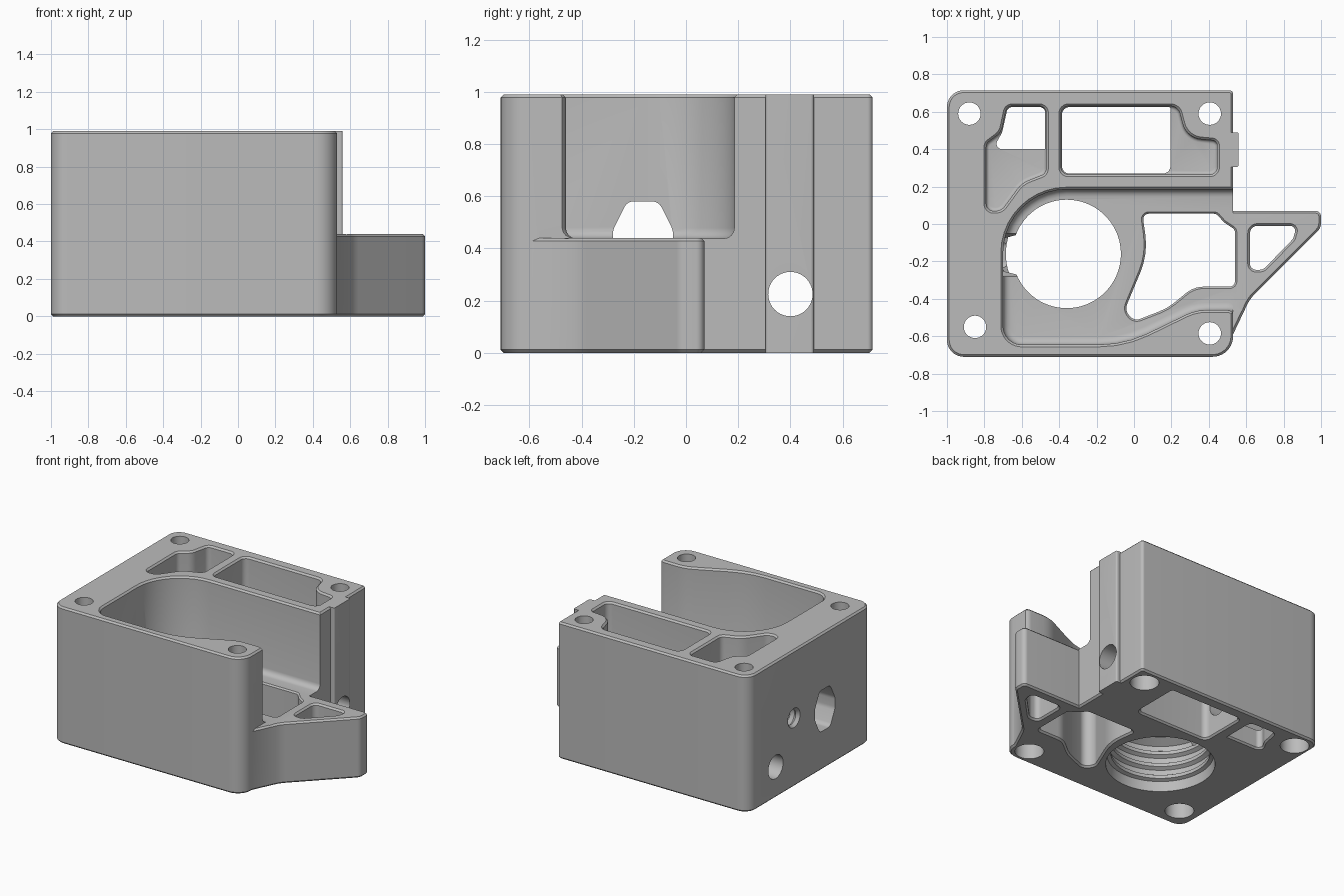
import bpy, bmesh, math
from mathutils import Vector

if "Cube" in bpy.data.objects:
    bpy.data.objects.remove(bpy.data.objects["Cube"], do_unlink=True)

grey = bpy.data.materials.new("machined_grey")
grey.use_nodes = True
grey.diffuse_color = (0.5, 0.5, 0.5, 1)
grey.node_tree.nodes["Principled BSDF"].inputs["Base Color"].default_value = (0.5, 0.5, 0.5, 1)


def rounded(points):
    """Outline with each (x, y, radius) corner replaced by an arc."""
    out, n = [], len(points)
    for i, (x, y, r) in enumerate(points):
        p = Vector((x, y))
        a = Vector(points[i - 1][:2]) - p
        b = Vector(points[(i + 1) % n][:2]) - p
        half = a.angle(b) / 2
        if r <= 0 or half > 1.55:
            out.append(p)
            continue
        t = min(r / math.tan(half), 0.48 * a.length, 0.48 * b.length)
        r = t * math.tan(half)
        a.normalize()
        b.normalize()
        centre = p + (a + b).normalized() * (r / math.sin(half))
        start, end = p + a * t - centre, p + b * t - centre
        base = math.atan2(start.y, start.x)
        sweep = math.remainder(math.atan2(end.y, end.x) - base, math.tau)
        steps = max(2, math.ceil(abs(sweep) / 0.17))
        for k in range(steps + 1):
            ang = base + sweep * k / steps
            out.append(centre + r * Vector((math.cos(ang), math.sin(ang))))
    return out


def circle(x, y, r, n=48):
    return [Vector((x + r * math.cos(k * math.tau / n), y + r * math.sin(k * math.tau / n))) for k in range(n)]


def prism(name, outline, levels, along_x=False):
    """Stack offset copies of an outline at each (height, offset) level."""
    n = len(outline)
    if sum(outline[i - 1].cross(outline[i]) for i in range(n)) < 0:
        outline = outline[::-1]
    normals = []
    for i in range(n):
        e = (outline[i] - outline[i - 1]).normalized()
        f = (outline[(i + 1) % n] - outline[i]).normalized()
        m = Vector((e.y + f.y, -e.x - f.x))
        normals.append(m * 2 / max(m.length_squared, 0.5))
    bm = bmesh.new()
    rings = []
    for h, off in levels:
        ring = [p + d * off for p, d in zip(outline, normals)]
        rings.append([bm.verts.new((h, q.x, q.y) if along_x else (q.x, q.y, h)) for q in ring])
    for low, high in zip(rings, rings[1:]):
        for i in range(n):
            bm.faces.new((low[i - 1], low[i], high[i], high[i - 1]))
    bm.faces.new(rings[0][::-1])
    bm.faces.new(rings[-1])
    mesh = bpy.data.meshes.new(name)
    bm.to_mesh(mesh)
    bm.free()
    mesh.materials.append(grey)
    obj = bpy.data.objects.new(name, mesh)
    bpy.context.collection.objects.link(obj)
    return obj


def measure(mesh):
    """Signed volume, and whether the mesh is closed."""
    bm = bmesh.new()
    bm.from_mesh(mesh)
    result = bm.calc_volume(signed=True), all(e.is_manifold for e in bm.edges)
    bm.free()
    return result


def combine(tool, operation):
    """Boolean the tool into the housing, keeping only a sound result."""
    before = measure(housing.data)[0]
    mod = housing.modifiers.new(tool.name, "BOOLEAN")
    mod.operation, mod.object = operation, tool
    for solver in ("MANIFOLD", "EXACT"):
        mod.solver = solver
        graph = bpy.context.evaluated_depsgraph_get()
        graph.update()
        mesh = bpy.data.meshes.new_from_object(housing.evaluated_get(graph))
        volume, closed = measure(mesh)
        change = volume - before if operation == "UNION" else before - volume
        if closed and 0 < change < 0.5 * before:
            housing.data = mesh
            break
    housing.modifiers.clear()
    bpy.data.objects.remove(tool, do_unlink=True)


def solid(top):
    return [(0, -0.012), (0.012, 0), (top - 0.012, 0), (top, -0.012)]


def through(top):
    return [(-0.01, 0.022), (0.012, 0), (top - 0.012, 0), (top + 0.01, 0.022)]


def blind(floor, top, fillet):
    arc = [(floor + fillet * (1 - math.cos(a)), fillet * (math.sin(a) - 1)) for a in (0, 0.4, 0.8, 1.2, math.pi / 2)]
    return arc + [(top - 0.012, 0), (top + 0.01, 0.022)]


def cut(name, outline, levels, along_x=False):
    combine(prism(name, outline, levels, along_x), "DIFFERENCE")


TOP, LOW = 0.99, 0.44

# Main block, low side bracket and guide rib
housing = prism("housing", rounded([(-1, -0.71, 0.09), (0.53, -0.71, 0.11), (0.53, 0.715, 0.02),
                                    (-1, 0.715, 0.09)]), solid(TOP))
bracket = rounded([(0.3, 0.07, 0), (1, 0.07, 0.03), (1, -0.02, 0.06), (0.62, -0.4, 0.2),
                   (0.525, -0.6, 0), (0.3, -0.6, 0)])
combine(prism("side_bracket", bracket, solid(LOW)), "UNION")
rib = rounded([(0.5, 0.305, 0), (0.56, 0.305, 0.012), (0.56, 0.49, 0.012), (0.5, 0.49, 0)])
combine(prism("guide_rib", rib, [(0, 0), (TOP, 0)]), "UNION")

# Main chamber, open on the right
cut("chamber", rounded([(0.62, 0.185, 0), (-0.7, 0.185, 0.34), (-0.7, -0.645, 0.1), (-0.05, -0.645, 0.6),
                        (0.33, -0.46, 0.25), (0.51, -0.46, 0.05), (0.62, -0.54, 0)]),
    blind(LOW - 0.002, TOP, 0.04))

# Grooved round bore in the chamber floor
bore = [(-0.01, 0.07), (0.07, 0.06)]
for k in range(3):
    z = 0.08 + k * 0.09
    bore += [(z, 0.035), (z + 0.025, 0.035), (z + 0.04, 0.06), (z + 0.075, 0.06)]
bore += [(0.37, 0), (0.5, 0)]
cut("bore", circle(-0.36, -0.16, 0.29, 72), bore)

# Openings in the chamber floor and bracket
cut("curved_opening", rounded([(0.045, 0.055, 0.03), (0.075, -0.16, 0.4), (-0.05, -0.46, 0.06),
                               (0, -0.52, 0.05), (0.18, -0.45, 0.3), (0.32, -0.335, 0.15),
                               (0.54, -0.335, 0.03), (0.54, -0.03, 0.03), (0.48, 0.01, 0.04),
                               (0.44, 0.055, 0.03)]), through(LOW))
cut("bracket_opening", rounded([(0.62, -0.01, 0.04), (0.87, -0.01, 0.04), (0.85, -0.08, 0.04),
                                (0.69, -0.245, 0.05), (0.62, -0.245, 0.04)]), through(LOW))

# Left rear pocket with a step
cut("left_pocket", rounded([(-0.68, 0.63, 0.035), (-0.47, 0.63, 0.035), (-0.47, 0.27, 0.04),
                            (-0.6, 0.22, 0.15), (-0.71, 0.07, 0.06), (-0.79, 0.07, 0.04),
                            (-0.79, 0.43, 0.04), (-0.71, 0.49, 0.08)]),
    blind(0.35, TOP, 0.018))
cut("left_pocket_exit", rounded([(-0.755, 0.4, 0.03), (-0.475, 0.4, 0), (-0.475, 0.625, 0.03),
                                 (-0.675, 0.625, 0.03), (-0.705, 0.49, 0.08)]),
    [(-0.01, 0.02), (0.012, 0), (0.5, 0)])

# Right rear pocket with a ledge beside the screw boss
cut("right_pocket", rounded([(-0.39, 0.265, 0.04), (0.445, 0.265, 0.04), (0.445, 0.445, 0.03),
                             (0.28, 0.46, 0.13), (0.235, 0.63, 0.05), (-0.39, 0.63, 0.04)]),
    blind(0.36, TOP, 0.018))
cut("right_pocket_exit", rounded([(-0.385, 0.27, 0.04), (0.195, 0.27, 0.04), (0.195, 0.625, 0.01),
                                  (-0.385, 0.625, 0.04)]),
    [(-0.01, 0.02), (0.012, 0), (0.5, 0)])

# Corner screw holes, wider at the bottom
for x, y in ((-0.88, 0.59), (0.405, 0.59), (-0.85, -0.55), (0.405, -0.585)):
    cut("screw_hole", circle(x, y, 0.06, 32), [(-0.01, 0.035), (0.12, 0.035), (0.121, 0), (1.05, 0)])

# Cross holes through the side walls
cut("cross_bore", circle(0.4, 0.225, 0.085, 40), [(-1.1, 0), (0.7, 0)], True)
threads = [(-1.1, 0.01)]
for k in range(6):
    threads += [(-1.0 + k * 0.045, 0.01), (-0.9775 + k * 0.045, -0.008)]
cut("threaded_hole", circle(0.19, 0.5, 0.06, 32), threads, True)
cut("side_slot", rounded([(-0.225, 0.58, 0.04), (-0.28, 0.47, 0.06), (-0.28, 0.39, 0.06), (-0.225, 0.28, 0.04),
                          (-0.105, 0.28, 0.04), (-0.05, 0.39, 0.06), (-0.05, 0.47, 0.06), (-0.105, 0.58, 0.04)]),
    [(-1.1, 0), (-0.5, 0)], True)

bpy.ops.object.select_all(action="DESELECT")
housing.select_set(True)
bpy.context.view_layer.objects.active = housing
bpy.ops.object.shade_smooth_by_angle(angle=math.radians(28))
